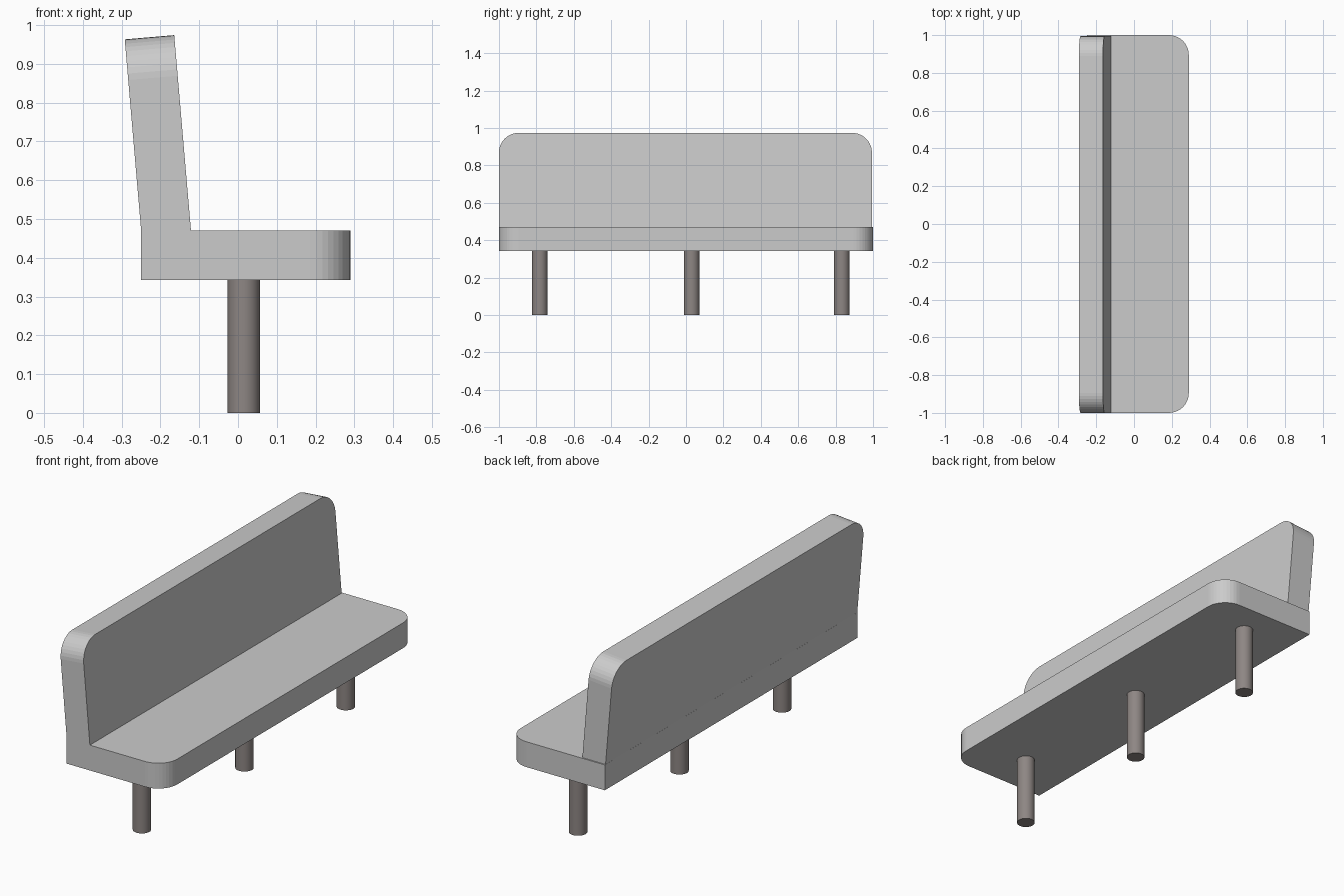
import bpy, bmesh
from math import sin, cos, radians

if "Cube" in bpy.data.objects:
    bpy.data.objects.remove(bpy.data.objects["Cube"])

Z0, Z1 = 0.343, 0.47          # seat underside and top
LEAN = radians(4.9)           # backrest tilt
R = 0.105                     # corner radius


def slab(name, xs, ys, zs, is_round):
    """Box with the edges chosen by is_round(v1, v2) rounded off."""
    bm = bmesh.new()
    bmesh.ops.create_cube(bm, size=1)
    for v in bm.verts:
        v.co = [r[0] if c < 0 else r[1] for c, r in zip(v.co, (xs, ys, zs))]
    edges = [e for e in bm.edges if is_round(e.verts[0].co, e.verts[1].co)]
    bmesh.ops.bevel(bm, geom=edges, offset=R, segments=10, profile=0.5,
                    affect='EDGES', clamp_overlap=True)
    bmesh.ops.recalc_face_normals(bm, faces=bm.faces)
    me = bpy.data.meshes.new(name)
    bm.to_mesh(me)
    bm.free()
    ob = bpy.data.objects.new(name, me)
    bpy.context.collection.objects.link(ob)
    return ob


# Seat: the two upright edges on the +x side are rounded
slab("seat", (-0.25, 0.29), (-1, 1), (Z0, Z1),
     lambda a, b: min(a.x, b.x) > 0.2 and abs(a.z - b.z) > 0.1)

# Backrest: top corners rounded, leaning back, foot sunk just into the seat
length = 0.517
back = slab("backrest", (0, 0.128), (-1, 0.994), (0, length),
            lambda a, b: min(a.z, b.z) > 0.4 and abs(a.x - b.x) > 0.1)
back.rotation_euler.y = -LEAN
back.location = (-0.292 + length * sin(LEAN), 0, 0.963 - length * cos(LEAN))

# Legs: three dark round posts
dark = bpy.data.materials.new("dark_metal")
dark.diffuse_color = (0.27, 0.24, 0.23, 1)
dark.use_nodes = True
dark.node_tree.nodes["Principled BSDF"].inputs["Base Color"].default_value = dark.diffuse_color
for i, y in enumerate((-0.782, 0.03, 0.833)):
    bpy.ops.mesh.primitive_cylinder_add(vertices=32, radius=0.042, depth=Z0,
                                        location=(0.015, y, Z0 / 2))
    leg = bpy.context.object
    leg.name = f"leg_{i + 1}"
    leg.data.materials.append(dark)
    bpy.ops.object.shade_smooth_by_angle(angle=radians(30))
